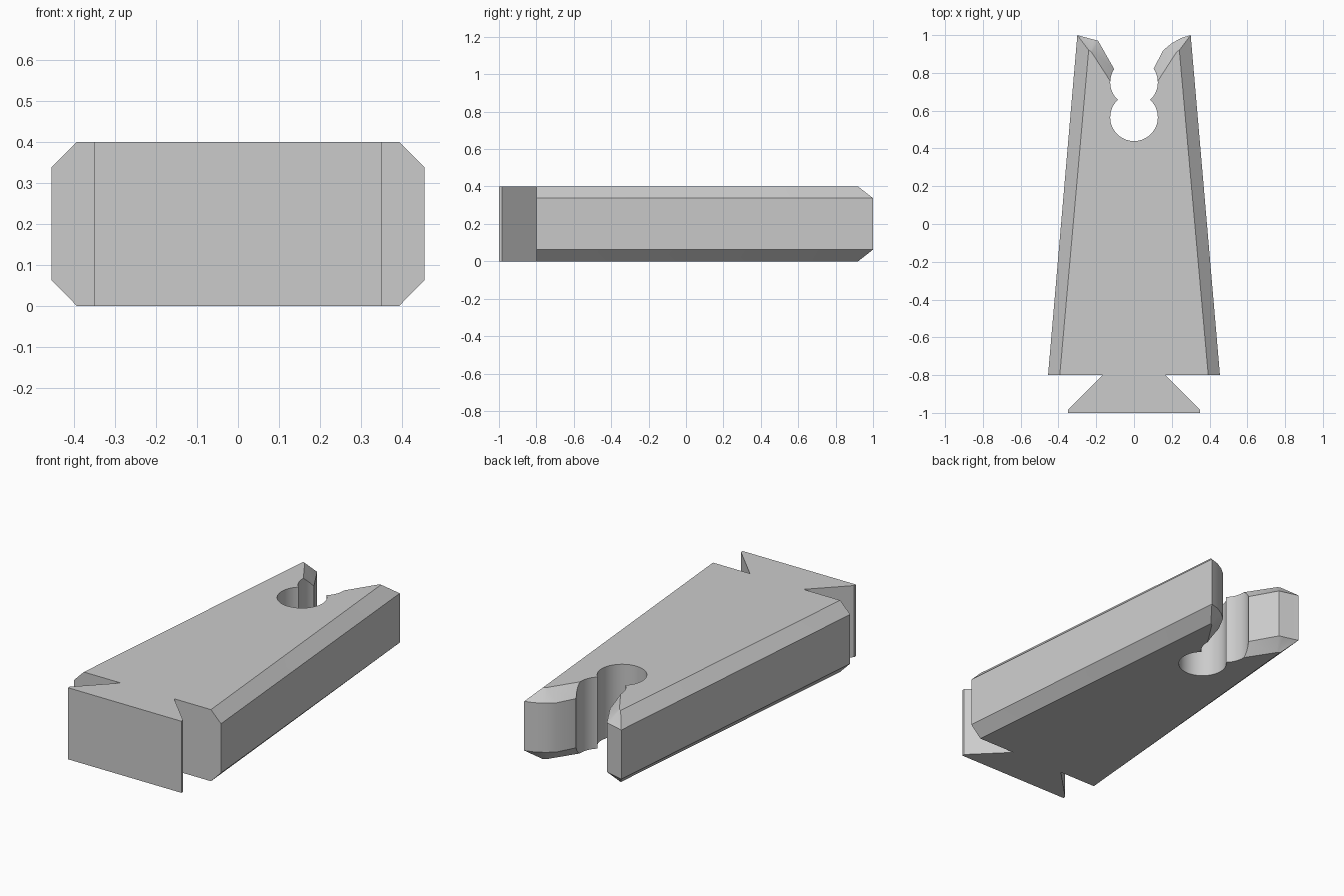
import bpy, bmesh, math

cube = bpy.data.objects.get("Cube")
if cube:
    bpy.data.objects.remove(cube, do_unlink=True)

HEIGHT, BEVEL = 0.4, 0.0625

grey = bpy.data.materials.new("plain grey")
grey.use_nodes = True
colour = (0.6, 0.6, 0.6, 1)
grey.diffuse_color = colour
grey.node_tree.nodes["Principled BSDF"].inputs["Base Color"].default_value = colour

# Half outlines from the dovetail to the jaw tip: wide at mid height, narrow at the caps
dovetail = [(0.35, -1), (0.35, -0.985), (0.165, -0.8)]
wide_side = dovetail + [(0.455, -0.8), (0.3, 1)]
narrow_side = dovetail + [(0.393, -0.8), (0.24, 0.92)]

# Jaw mouths: curved on the left, straight on the right
curved_mouth = [(0.25, 0.985), (0.2, 0.957), (0.155, 0.92), (0.105, 0.825)]
straight_mouth = [(0.25, 0.986), (0.215, 0.977), (0.19, 0.97), (0.105, 0.82)]
narrow_mouth = [(0.235, 0.917), (0.23, 0.914), (0.225, 0.91), (0.125, 0.755)]


def outline(side, left_mouth, right_mouth, throat):
    left = side + left_mouth
    right = [(-x, y) for x, y in reversed(side + right_mouth)]
    return left + [(0, throat)] + right


wide = outline(wide_side, curved_mouth, straight_mouth, 0.64)
narrow = outline(narrow_side, narrow_mouth, narrow_mouth, 0.56)

# Body: four stacked outlines joined into one bevelled block
bm = bmesh.new()
rings = []
for ring, z in ((narrow, 0), (wide, BEVEL), (wide, HEIGHT - BEVEL), (narrow, HEIGHT)):
    rings.append([bm.verts.new((x, y, z)) for x, y in ring])
for low, high in zip(rings, rings[1:]):
    for i in range(len(low)):
        j = (i + 1) % len(low)
        bm.faces.new((low[i], low[j], high[j], high[i]))
bm.faces.new(reversed(rings[0]))
bm.faces.new(rings[-1])
# Split the slanted quads so every face is flat
slanted = [f for f in bm.faces if len(f.verts) == 4 and abs(f.normal.z) > 0.01]
bm.normal_update()
slanted = [f for f in bm.faces if len(f.verts) == 4 and abs(f.normal.z) > 0.01]
bmesh.ops.triangulate(bm, faces=slanted)
mesh = bpy.data.meshes.new("clip_body")
bm.to_mesh(mesh)
bm.free()
mesh.materials.append(grey)
body = bpy.data.objects.new("clip_body", mesh)
bpy.context.collection.objects.link(body)

# Two overlapping round sockets cut through the jaw
for y in (0.75, 0.565):
    bpy.ops.mesh.primitive_cylinder_add(vertices=64, radius=0.126, depth=1,
                                        location=(0, y, HEIGHT / 2))
    cutter = bpy.context.object
    cutter.name = "socket_cutter"
    cutter.hide_render = True
    cutter.data.materials.append(grey)
    bpy.context.view_layer.objects.active = body
    cut = body.modifiers.new("socket", "BOOLEAN")
    cut.operation, cut.solver, cut.object = "DIFFERENCE", "EXACT", cutter
    bpy.ops.object.modifier_apply(modifier=cut.name)
    bpy.data.objects.remove(cutter, do_unlink=True)

# Smooth the round walls, keep the bevel edges crisp
bpy.ops.object.select_all(action="DESELECT")
body.select_set(True)
bpy.context.view_layer.objects.active = body
bpy.ops.object.shade_smooth_by_angle(angle=math.radians(30))
